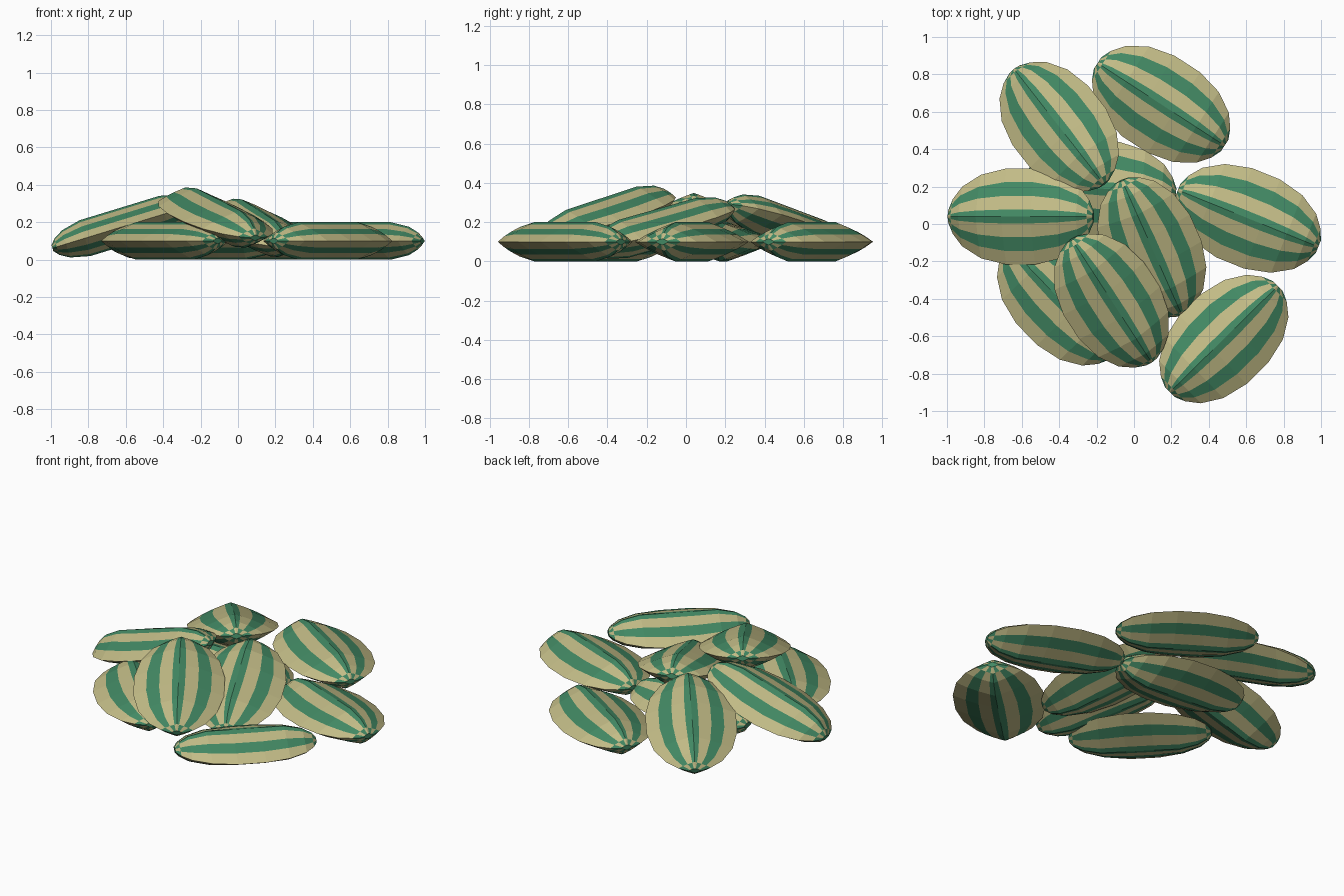
import bpy
import bmesh
from math import radians
from mathutils import Matrix

if "Cube" in bpy.data.objects:
    bpy.data.objects.remove(bpy.data.objects["Cube"])


def material(name, rgb):
    m = bpy.data.materials.new(name)
    m.diffuse_color = (*rgb, 1)
    m.use_nodes = True
    m.node_tree.nodes["Principled BSDF"].inputs["Base Color"].default_value = m.diffuse_color
    return m


TAN = material("tan_stripe", (0.54, 0.50, 0.24))
GREEN = material("green_stripe", (0.055, 0.25, 0.127))

A, B, H = 0.405, 0.257, 0.1            # half length, width, thickness

# lengthwise stations: position, width and height factors
END = [(1.0, 0.14, 0.16), (0.94, 0.36, 0.45), (0.81, 0.62, 0.76), (0.55, 0.87, 1.0), (0.2, 1.0, 1.0)]
STATIONS = [(-s, w, h) for s, w, h in END] + END[::-1]

# cross-section: ridged lens, quarter mirrored into a full loop
QUARTER = [(1, 0), (5 / 7, 0.36), (3 / 7, 0.65), (1 / 7, 0.89), (0, 1)]
TOP = QUARTER + [(-y, z) for y, z in QUARTER[-2::-1]]
SECTION = TOP + [(y, -z) for y, z in TOP[-2:0:-1]]
STRIPE = [0, 1, 0, 1, 1, 0, 1, 0] * 2   # rim tan, ridge green


def seed_mesh():
    bm = bmesh.new()
    rings = [[bm.verts.new((s * A, y * w * B, z * h * H)) for y, z in SECTION]
             for s, w, h in STATIONS]
    n = len(SECTION)
    for j, (r0, r1) in enumerate(zip(rings, rings[1:])):
        tip = j in (0, len(rings) - 2)
        for i in range(n):
            k = (i + 1) % n
            f = bm.faces.new((r0[i], r0[k], r1[k], r1[i]))
            # checkered little squares at the tips
            f.material_index = 1 - STRIPE[i] if tip else STRIPE[i]
    for r in (rings[0], rings[-1]):
        bm.faces.new(r).material_index = 1
    bmesh.ops.recalc_face_normals(bm, faces=bm.faces)
    me = bpy.data.meshes.new("striped_seed")
    bm.to_mesh(me)
    bm.free()
    me.materials.append(TAN)
    me.materials.append(GREEN)
    return me


# placement: x, y, z, yaw, pitch (raised end along yaw)
SEEDS = {
    "seed_back": (0.145, 0.64, 0.1, -33, 0),
    "seed_right": (0.61, 0.03, 0.1, -22, 0),
    "seed_front_right": (0.48, -0.615, 0.1, 44.5, 0),
    "seed_under_front": (-0.39, -0.41, 0.1, -46, 0),
    "seed_under_middle": (-0.18, 0.19, 0.1, -5, 0),
    "seed_leaning_left": (-0.605, 0.04, 0.18, 0, 17),
    "seed_leaning_back": (-0.4, 0.52, 0.175, -52, 16.5),
    "seed_leaning_front": (-0.12, -0.41, 0.225, 123, 15.5),
    "seed_leaning_middle": (0.095, -0.125, 0.17, 114, 14.5),
}

mesh = seed_mesh()
for name, (x, y, z, yaw, pitch) in SEEDS.items():
    ob = bpy.data.objects.new(name, mesh)
    bpy.context.collection.objects.link(ob)
    ob.matrix_world = (Matrix.Translation((x, y, z)) @ Matrix.Rotation(radians(yaw), 4, 'Z')
                       @ Matrix.Rotation(radians(-pitch), 4, 'Y'))
